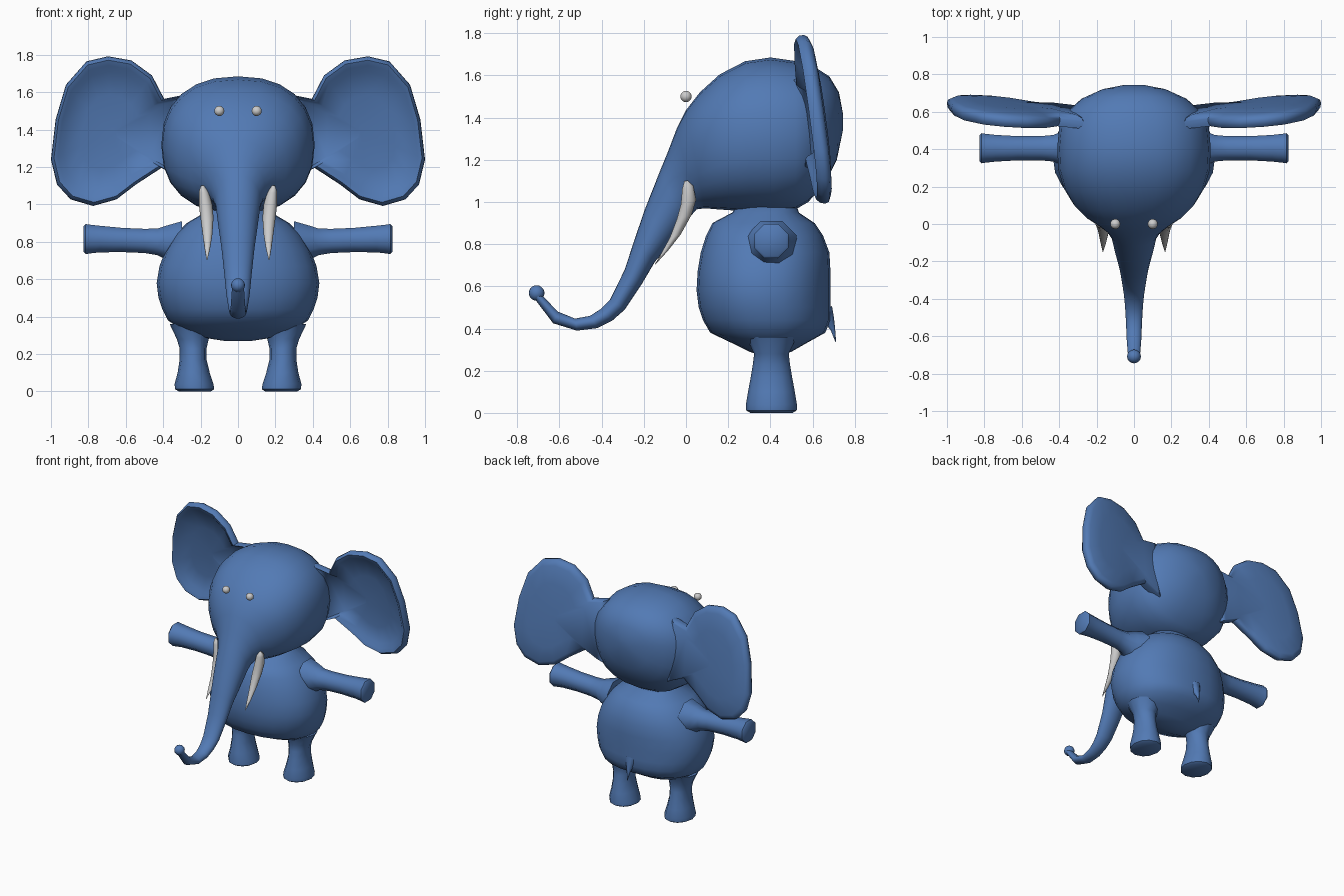
import bpy, bmesh, math
from mathutils import Vector

blue = bpy.data.materials.new("blue_skin")
blue.diffuse_color = (0.085, 0.195, 0.46, 1)


def finish(bm, name, mat, mirror, angle=50):
    bmesh.ops.recalc_face_normals(bm, faces=bm.faces)
    me = bpy.data.meshes.new(name)
    bm.to_mesh(me)
    bm.free()
    ob = bpy.data.objects.new(name, me)
    bpy.context.collection.objects.link(ob)
    if mat:
        me.materials.append(mat)
    bpy.ops.object.select_all(action='DESELECT')
    ob.select_set(True)
    bpy.context.view_layer.objects.active = ob
    bpy.ops.object.shade_smooth_by_angle(angle=math.radians(angle))
    if mirror:
        ob.modifiers.new("mirror", 'MIRROR')
    return ob


def skin(name, loops, mat=blue, mirror=False, angle=50):
    """Bridge equal-sized point loops and cap both ends."""
    bm = bmesh.new()
    vs = [[bm.verts.new(p) for p in loop] for loop in loops]
    n = len(vs[0])
    for a, b in zip(vs, vs[1:]):
        for i in range(n):
            j = (i + 1) % n
            bm.faces.new((a[i], a[j], b[j], b[i]))
    bm.faces.new(vs[0])
    bm.faces.new(vs[-1])
    return finish(bm, name, mat, mirror, angle)


def oval(c, u, v, n, power=2.0):
    """Superellipse around c with half axes u and v."""
    c, u, v = Vector(c), Vector(u), Vector(v)
    pts = []
    for i in range(n):
        t = 2 * math.pi * (i + 0.5) / n if n == 8 else 2 * math.pi * i / n
        s, k = math.sin(t), math.cos(t)
        e = 2 / power
        pts.append(c + u * math.copysign(abs(k) ** e, k) + v * math.copysign(abs(s) ** e, s))
    return pts


def section(ya, za, yb, zb, w, power=2.2, n=24):
    """Symmetric cross-section between two side-view outline points."""
    a, b = Vector((0, ya, za)), Vector((0, yb, zb))
    return oval((a + b) / 2, (w, 0, 0), (a - b) / 2, n, power)


def ball(name, loc, r, mat=None, mirror=False):
    bm = bmesh.new()
    bmesh.ops.create_uvsphere(bm, u_segments=16, v_segments=10, radius=r)
    bmesh.ops.translate(bm, verts=bm.verts, vec=loc)
    return finish(bm, name, mat, mirror)


# head running into the trunk: upper (y, z), lower (y, z), half width
head = [
    (.744, 1.42, .744, 1.34, .05), (.725, 1.52, .715, 1.20, .17),
    (.68, 1.595, .66, 1.09, .28), (.61, 1.64, .58, 1.0, .365),
    (.52, 1.668, .52, .965, .40), (.40, 1.685, .42, .95, .41),
    (.28, 1.667, .30, .955, .405), (.16, 1.605, .22, .96, .375),
    (.066, 1.52, .15, .965, .325), (0, 1.435, .09, .97, .26),
    (-.045, 1.345, .05, .965, .195), (-.085, 1.24, .02, .93, .145),
    (-.12, 1.155, -.01, .88, .122), (-.195, .965, -.075, .80, .105),
    (-.248, .81, -.147, .717, .088), (-.29, .68, -.21, .61, .075),
    (-.36, .537, -.29, .49, .062), (-.405, .492, -.35, .437, .054),
    (-.455, .46, -.42, .402, .048), (-.526, .447, -.517, .39, .043),
    (-.607, .48, -.63, .425, .039), (-.685, .56, -.725, .55, .032)]
skin("head_and_trunk", [section(*r, power=2.3 if i < 10 else 2.0) for i, r in enumerate(head)])
ball("trunk_tip", (0, -.708, .568), .037, blue)

# body: z, front y, back y, half width
body = [
    (1.0, .25, .52, .14), (.95, .22, .535, .19), (.90, .125, .61, .275),
    (.84, .095, .65, .335), (.76, .07, .68, .385), (.67, .055, .685, .42),
    (.58, .05, .685, .435), (.50, .06, .685, .425), (.44, .08, .685, .405),
    (.38, .115, .66, .375), (.33, .22, .57, .30), (.29, .30, .50, .20),
    (.27, .36, .44, .07)]
skin("body", [section(f, z, b, z, w) for z, f, b, w in body])

# arms: x, z, radius
arm = [(.30, .79, .13), (.38, .795, .10), (.43, .80, .077), (.50, .805, .07), (.62, .81, .07),
       (.74, .815, .077), (.79, .815, .083), (.815, .815, .087), (.825, .815, .075)]
skin("arm", [oval((x, .405, z), (0, r, 0), (0, 0, r), 8) for x, z, r in arm], mirror=True)

# legs: z, centre x, half width, half depth
leg = [(.0, .23, .085, .10), (.012, .232, .105, .12), (.04, .235, .104, .121),
       (.10, .237, .086, .111), (.17, .24, .072, .098), (.23, .24, .072, .088),
       (.28, .242, .085, .082), (.36, .245, .12, .12)]
skin("leg", [oval((x, .405, z), (a, 0, 0), (0, b, 0), 12) for z, x, a, b in leg], mirror=True)

# ears: front outline (x, z), then nested loops from dished front to domed back
outline = [(.27, 1.59), (.395, 1.565), (.46, 1.69), (.57, 1.77), (.695, 1.792), (.81, 1.765),
           (.92, 1.64), (.975, 1.455), (1.0, 1.24), (.968, 1.107), (.895, 1.027), (.775, .992),
           (.65, 1.027), (.545, 1.107), (.41, 1.195), (.27, 1.13)]


def ear_loop(scale, dy):
    pts = []
    for x, z in outline:
        sx, sz = .68 + (x - .68) * scale, 1.38 + (z - 1.38) * scale
        pts.append((sx, .605 + (1.4 - z) * .12 * scale + (sx - .7) * .08 + dy, sz))
    return pts


skin("ear", [ear_loop(s, d) for s, d in (
    (.1, .02), (.5, .015), (.8, -.005), (.88, -.03), (.95, -.04), (.99, -.022), (1, 0),
    (.98, .018), (.9, .032), (.6, .046), (.1, .05))], mirror=True)

# tusks: x, y, z, radius
tusk = [(.19, .0, 1.10, .008), (.183, .008, 1.07, .026), (.173, .012, 1.0, .036),
        (.166, -.008, .93, .035), (.163, -.05, .84, .026), (.164, -.10, .765, .015),
        (.166, -.147, .703, .002)]
skin("tusk", [oval((x, y, z), (r, 0, 0), (0, r * 1.05, r * .3), 10) for x, y, z, r in tusk],
     mat=None, mirror=True, angle=70)

# eyes
ball("eye", (.1, 0, 1.5), .027, mirror=True)

# tail
tail = [(.655, .48, .05), (.68, .44, .028), (.696, .40, .014), (.71, .337, .002)]
skin("tail", [oval((0, y, z), (r, 0, 0), (0, r * .8, r * .6), 8) for y, z, r in tail])
